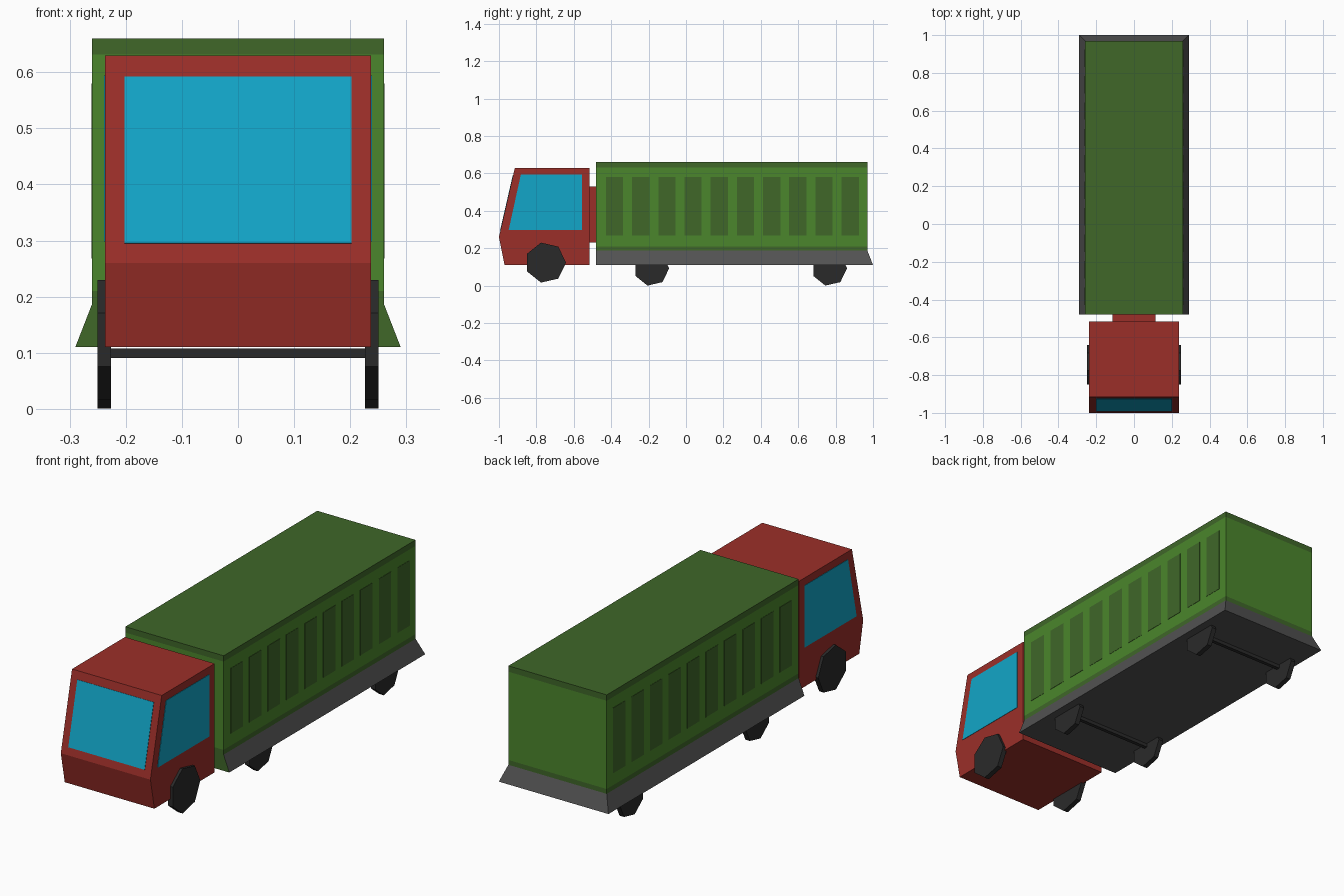
import bpy, bmesh, math
from mathutils import Vector

if "Cube" in bpy.data.objects:
    bpy.data.objects.remove(bpy.data.objects["Cube"])


def mat(name, r, g, b):
    m = bpy.data.materials.new(name)
    m.diffuse_color = (r, g, b, 1)
    m.use_nodes = True
    m.node_tree.nodes["Principled BSDF"].inputs["Base Color"].default_value = m.diffuse_color
    return m


RED = mat("red_paint", 0.33, 0.028, 0.022)
GREEN = mat("green_paint", 0.07, 0.24, 0.025)
DARK_GREEN = mat("dark_green_paint", 0.05, 0.135, 0.022)
BLUE = mat("blue_glass", 0.006, 0.38, 0.58)
GREY = mat("dark_grey_metal", 0.085, 0.085, 0.085)
BLACK = mat("black_rubber", 0.023, 0.023, 0.023)


def finish(bm, name, *mats):
    bmesh.ops.recalc_face_normals(bm, faces=bm.faces)
    me = bpy.data.meshes.new(name)
    bm.to_mesh(me)
    bm.free()
    for m in mats:
        me.materials.append(m)
    ob = bpy.data.objects.new(name, me)
    bpy.context.collection.objects.link(ob)
    return ob


def prism(name, points, direction, m):
    """Flat polygon swept along a vector."""
    bm = bmesh.new()
    a = [bm.verts.new(p) for p in points]
    b = [bm.verts.new(Vector(p) + Vector(direction)) for p in points]
    bm.faces.new(a)
    bm.faces.new(b)
    n = len(a)
    for i in range(n):
        bm.faces.new((a[i], a[(i + 1) % n], b[(i + 1) % n], b[i]))
    return finish(bm, name, m)


def side_prism(name, yz, x0, x1, m):
    """Side-view profile swept across x."""
    return prism(name, [(x0, y, z) for y, z in yz], (x1 - x0, 0, 0), m)


def rect(y0, y1, z0, z1):
    return [(y0, z0), (y1, z0), (y1, z1), (y0, z1)]


def polygon(y, z, r, n):
    return [(y + r * math.cos(math.tau * i / n), z + r * math.sin(math.tau * i / n))
            for i in range(n)]


# Cab and its link to the container
side_prism("cab", [(-0.515, 0.11), (-0.97, 0.11), (-1.0, 0.26), (-0.915, 0.63), (-0.515, 0.63)],
           -0.237, 0.237, RED)
side_prism("cab_link", rect(-0.53, -0.47, 0.23, 0.53), -0.115, 0.115, RED)

# Windscreen lying on the sloped cab front
slope = 0.085 / 0.37
glass = [(x, -1.0 + (z - 0.26) * slope, z)
         for x, z in ((-0.202, 0.295), (0.202, 0.295), (0.202, 0.592), (-0.202, 0.592))]
prism("windscreen", glass, Vector((0, -1, slope)).normalized() * 0.002, BLUE)

# Container: stacked rings (z, half width, rear y), one colour per band
rings = [(0.11, 0.29, 1.0), (0.187, 0.26, 0.97), (0.21, 0.26, 0.97),
         (0.632, 0.26, 0.97), (0.66, 0.26, 0.97)]
band_mats = [2, 1, 0, 1]
bm = bmesh.new()
loops = [[bm.verts.new(p) for p in ((-w, -0.48, z), (w, -0.48, z), (w, y, z), (-w, y, z))]
         for z, w, y in rings]
bm.faces.new(loops[0]).material_index = 2
bm.faces.new(loops[-1]).material_index = 1
for k, band in enumerate(band_mats):
    for i in range(4):
        j = (i + 1) % 4
        f = bm.faces.new((loops[k][i], loops[k][j], loops[k + 1][j], loops[k + 1][i]))
        # the front of the skirt is painted green
        f.material_index = 1 if (k == 0 and i == 0) else band
finish(bm, "container", GREEN, DARK_GREEN, GREY)

window = [(-0.948, 0.298), (-0.555, 0.298), (-0.555, 0.594), (-0.883, 0.594)]
for side, s in (("left", -1), ("right", 1)):
    # Side window and container panels
    side_prism(f"{side}_window", window, s * 0.237, s * 0.239, BLUE)
    for i in range(10):
        y = -0.428 + i * 0.14
        side_prism(f"{side}_panel_{i + 1}", rect(y, y + 0.092, 0.268, 0.58),
                   s * 0.26, s * 0.2615, DARK_GREEN)
    # Seven-sided wheels
    for part, y, z, r in (("front", -0.751, 0.123, 0.1095),
                          ("middle", -0.185, 0.093, 0.095),
                          ("rear", 0.766, 0.093, 0.095)):
        side_prism(f"{side}_{part}_wheel", polygon(y, z, r, 7), s * 0.226, s * 0.25, BLACK)

# Axles under the container
for part, y in (("middle", -0.185), ("rear", 0.766)):
    side_prism(f"{part}_axle", rect(y - 0.009, y + 0.009, 0.091, 0.108), -0.23, 0.23, BLACK)
